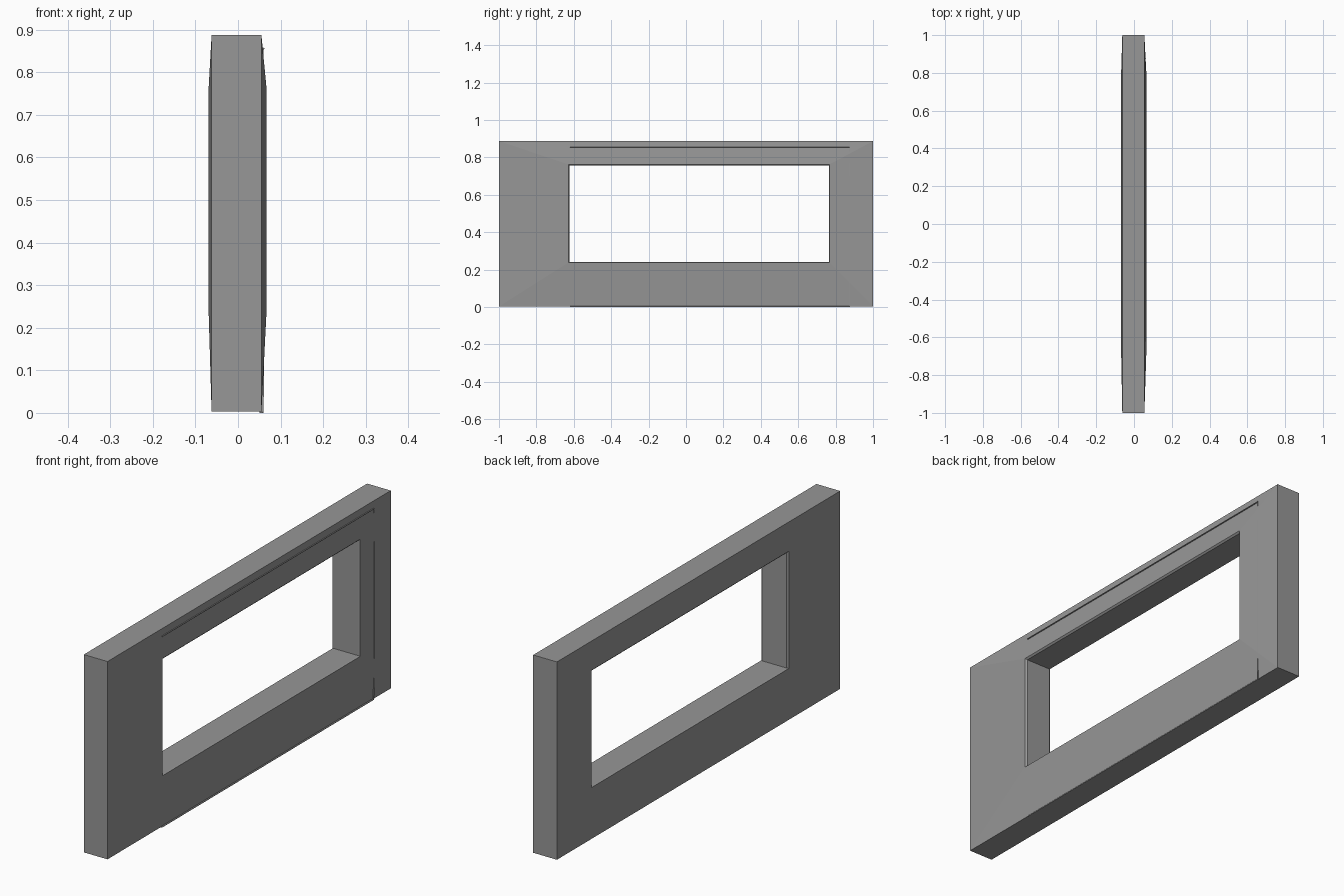
import bpy, bmesh

if "Cube" in bpy.data.objects:
    bpy.data.objects.remove(bpy.data.objects["Cube"])

# Nested rectangles: (y0, y1, z0, z1)
OUTER = (-1.0, 1.0, 0.003, 0.887)
HOLE = (-0.622, 0.765, 0.24, 0.755)
RIM = (-0.629, 0.767, 0.238, 0.762)

grey = bpy.data.materials.new("dark_grey")
grey.diffuse_color = (0.31, 0.31, 0.31, 1)
grey.use_nodes = True
grey.node_tree.nodes["Principled BSDF"].inputs["Base Color"].default_value = grey.diffuse_color


def ring(bm, r, x):
    y0, y1, z0, z1 = r
    return [bm.verts.new((x, y, z)) for y, z in
            ((y0, z0), (y1, z0), (y1, z1), (y0, z1))]


def finish(name, bm):
    bmesh.ops.recalc_face_normals(bm, faces=bm.faces)
    me = bpy.data.meshes.new(name)
    bm.to_mesh(me)
    bm.free()
    me.materials.append(grey)
    ob = bpy.data.objects.new(name, me)
    bpy.context.collection.objects.link(ob)
    return ob


def looped(name, profile):
    """Closed frame made by bridging successive rectangular rings."""
    bm = bmesh.new()
    rings = [ring(bm, r, x) for r, x in profile]
    for a, b in zip(rings, rings[1:] + rings[:1]):
        for i in range(4):
            j = (i + 1) % 4
            bm.faces.new((a[i], a[j], b[j], b[i]))
    return finish(name, bm)


def strip(name, profile, y0, y1):
    """Extrude an (x, z) profile along y."""
    bm = bmesh.new()
    f = bm.faces.new([bm.verts.new((x, y0, z)) for x, z in profile])
    ext = bmesh.ops.extrude_face_region(bm, geom=[f])
    vs = [v for v in ext["geom"] if isinstance(v, bmesh.types.BMVert)]
    bmesh.ops.translate(bm, verts=vs, vec=(0, y1 - y0, 0))
    return finish(name, bm)


# Wall: both faces swell gently towards the rim, then step into the opening
looped("wall_with_window", [
    (OUTER, 0.055),
    (RIM, 0.067),
    (HOLE, 0.060),
    (HOLE, -0.062),
    (RIM, -0.069),
    (OUTER, -0.062),
])

# Thin ledges along the top and bottom of the +x face
strip("top_ledge", [(0.050, 0.851), (0.062, 0.854), (0.062, 0.857), (0.050, 0.858)],
      -0.62, 0.875)
strip("bottom_ledge", [(0.050, 0.0), (0.058, 0.0), (0.058, 0.002), (0.050, 0.012)],
      -0.62, 0.875)

# Vertical seam near the +y end of the +x face
strip("end_seam", [(0.050, 0.0), (0.060, 0.0), (0.0625, 0.2), (0.0625, 0.7),
                   (0.060, 0.858), (0.050, 0.858)],
      0.873, 0.876)
